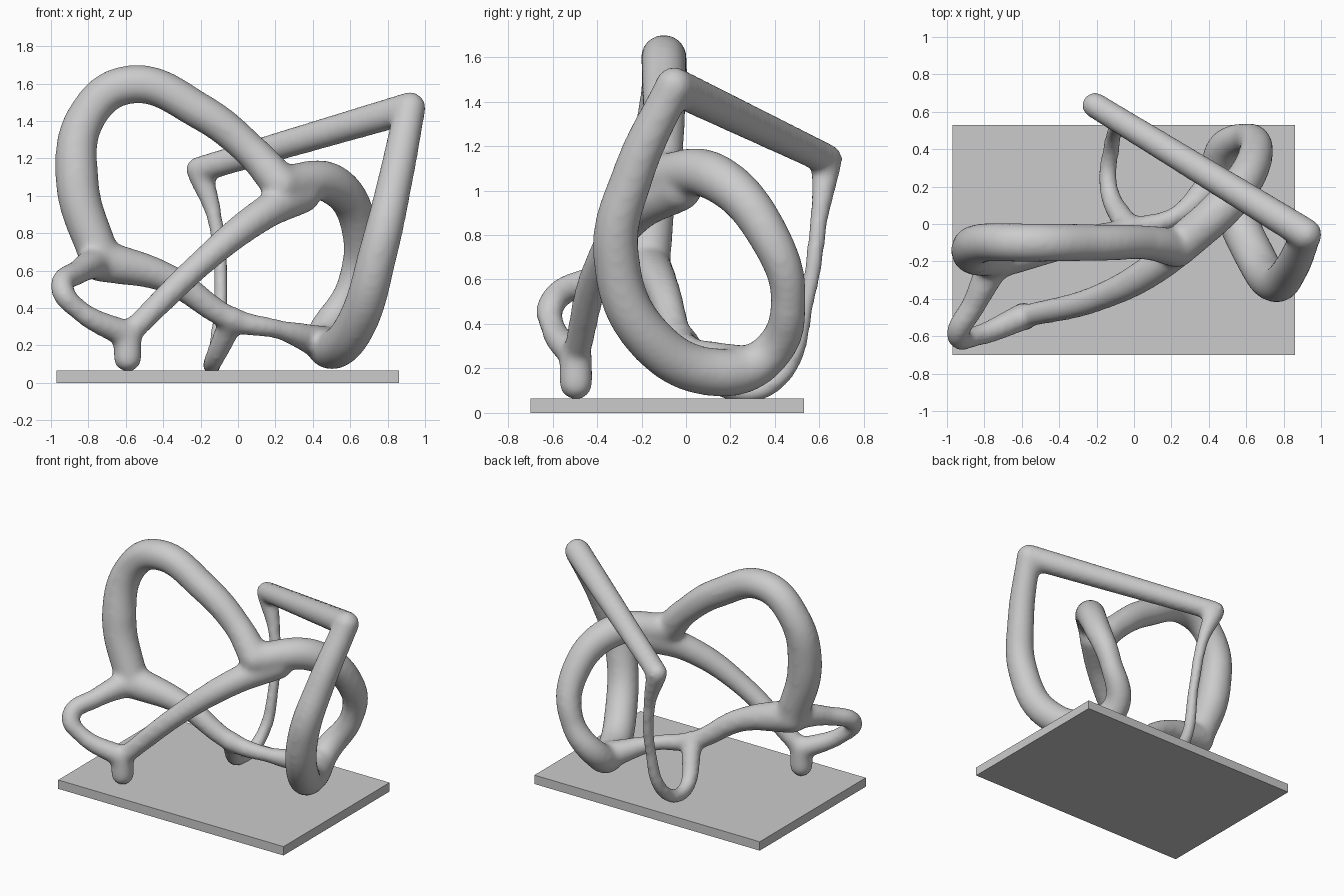
import bpy

if "Cube" in bpy.data.objects:
    bpy.data.objects.remove(bpy.data.objects["Cube"])

# Base plate
bpy.ops.mesh.primitive_cube_add(size=1, location=(-0.055, -0.085, 0.0325))
base = bpy.context.object
base.name = "base_plate"
base.scale = (1.83, 1.23, 0.065)
bpy.ops.object.transform_apply(location=False, rotation=False, scale=True)

GROW = 0.005  # makes up for the shrinkage of the final softening
parts = []


def joint(co, r):
    """Round ball where tubes meet or end."""
    bpy.ops.mesh.primitive_uv_sphere_add(segments=24, ring_count=16, radius=r + GROW, location=co)
    parts.append(bpy.context.object)


def tube(points, radii):
    """Smooth tube through the points; radii are spread evenly along it."""
    curve = bpy.data.curves.new("tube", "CURVE")
    curve.dimensions = "3D"
    curve.bevel_depth = 1.0
    curve.bevel_resolution = 6
    curve.resolution_u = 16
    curve.use_fill_caps = True
    spline = curve.splines.new("BEZIER")
    spline.bezier_points.add(len(points) - 1)
    for i, (bp, co) in enumerate(zip(spline.bezier_points, points)):
        t = i / (len(points) - 1) * (len(radii) - 1)
        k = min(int(t), len(radii) - 2)
        bp.co = co
        bp.radius = radii[k] + (radii[k + 1] - radii[k]) * (t - k) + GROW
        bp.handle_left_type = bp.handle_right_type = "AUTO"
    obj = bpy.data.objects.new("tube", curve)
    bpy.context.collection.objects.link(obj)
    bpy.ops.object.select_all(action="DESELECT")
    obj.select_set(True)
    bpy.context.view_layer.objects.active = obj
    bpy.ops.object.convert(target="MESH")
    parts.append(bpy.context.object)
    joint(points[0], radii[0])
    joint(points[-1], radii[-1])


# Shared meeting points
left = (-.735, -.18, .655)
foot = (-.59, -.495, .255)
mid = (.23, -.13, 1.06)
corner = (.92, -.055, 1.47)
elbow = (-.21, .635, 1.14)
low = (-.03, -.03, .34)

# Tall arch on the left
tube([left, (-.86, -.15, 1.08), (-.80, -.10, 1.44), (-.58, -.10, 1.595),
      (-.20, -.10, 1.45), (.07, -.10, 1.24), mid], [.105, .112, .10, .10, .095, .088, .10])
# Small loop and front foot
tube([left, (-.85, -.42, .595), (-.94, -.60, .50), (-.85, -.60, .39), foot],
     [.09, .062, .058, .052, .07])
tube([foot, (-.59, -.495, .135)], [.07, .073])
# Diagonal strut
tube([foot, (-.18, -.39, .655), (.13, -.22, .90), (.34, -.03, 1.01)], [.058, .068, .085, .10])
# Back ring sweeping round into the tall right leg
tube([mid, (.51, .13, 1.06), (.65, .37, .80), (.60, .46, .5), (.46, .36, .25),
      (.50, .17, .18), (.64, -.16, .33), (.755, -.315, .72), (.84, -.235, 1.08), corner],
     [.10, .105, .09, .075, .09, .105, .105, .10, .09, .08])
# Upper bar
tube([corner, elbow], [.082, .066])
# Thin back leg turning up to the low bar
tube([elbow, (-.125, .60, .88), (-.09, .545, .52), (-.12, .41, .15),
      (-.14, .22, .10), low], [.066, .038, .034, .042, .046, .065])
# Low bar
tube([left, (-.38, -.11, .56), low, (.22, .04, .285), (.46, .25, .21)],
     [.11, .076, .06, .048, .09])

# Fuse and soften into one continuous form
frame = parts[0]
for o in parts:
    o.select_set(True)
bpy.context.view_layer.objects.active = frame
bpy.ops.object.join()
frame.name = "tube_frame"
remesh = frame.modifiers.new("fuse", "REMESH")
remesh.mode = "VOXEL"
remesh.voxel_size = 0.016
remesh.use_smooth_shade = True
smooth = frame.modifiers.new("soften", "SMOOTH")
smooth.factor = 0.5
smooth.iterations = 20
